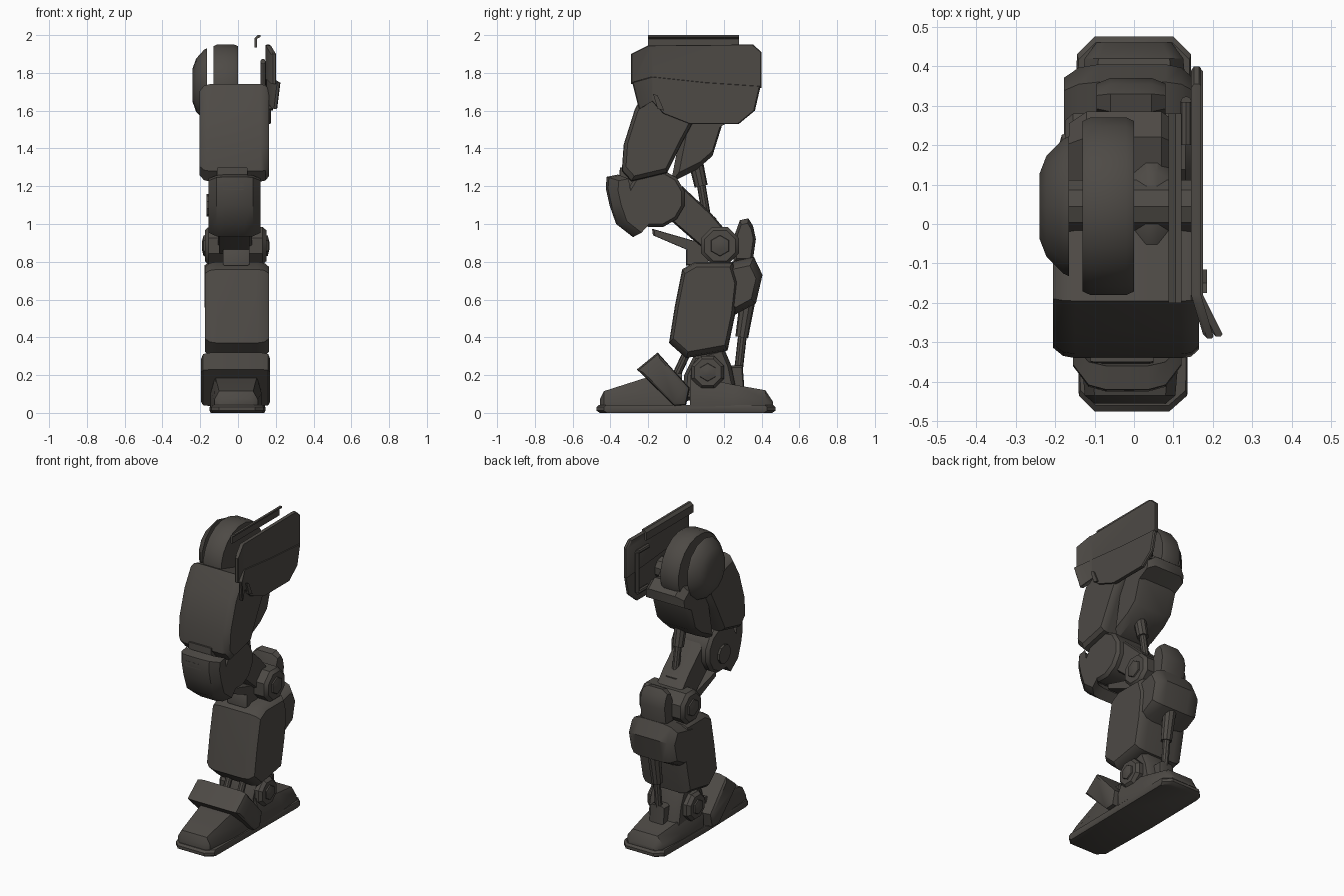
import bpy, bmesh, math
from mathutils import Vector, Matrix

if "Cube" in bpy.data.objects:
    bpy.data.objects.remove(bpy.data.objects["Cube"], do_unlink=True)

gunmetal = bpy.data.materials.new("dark_gunmetal")
gunmetal.use_nodes = True
COLOR = (0.075, 0.068, 0.06, 1)
gunmetal.diffuse_color = COLOR
gunmetal.node_tree.nodes["Principled BSDF"].inputs["Base Color"].default_value = COLOR
parts = []


def finish(name, bm):
    bmesh.ops.recalc_face_normals(bm, faces=bm.faces)
    mesh = bpy.data.meshes.new(name)
    bm.to_mesh(mesh)
    bm.free()
    mesh.materials.append(gunmetal)
    ob = bpy.data.objects.new(name, mesh)
    bpy.context.collection.objects.link(ob)
    parts.append(ob)
    return ob


def loft(name, rings, flare=0):
    """Skin a list of equal-length point rings and cap both ends."""
    bm = bmesh.new()
    loops = [[bm.verts.new(p) for p in ring] for ring in rings]
    n = len(loops[0])
    for a, b in zip(loops, loops[1:]):
        for i in range(n):
            j = (i + 1) % n
            bm.faces.new((a[i], a[j], b[j], b[i]))
    bm.faces.new(loops[0][::-1])
    bm.faces.new(loops[-1])
    if flare:  # bend the front edge outwards
        bmesh.ops.bisect_plane(bm, geom=bm.verts[:] + bm.edges[:] + bm.faces[:],
                               plane_co=(0, -0.18, 0), plane_no=(0, 1, 0))
        for v in bm.verts:
            v.co.x += flare * max(0, -0.18 - v.co.y)
    return finish(name, bm)


def prism(name, profile, sections, flare=0):
    """Sweep a (y, z) profile along x; sections are (x, scale, y shift)."""
    cy = sum(p[0] for p in profile) / len(profile)
    cz = sum(p[1] for p in profile) / len(profile)
    rings = []
    for x, s, *dy in sections:
        d = dy[0] if dy else 0
        rings.append([(x, cy + (y - cy) * s + d, cz + (z - cz) * s) for y, z in profile])
    return loft(name, rings, flare)


def soft(x0, x1, c=0.03, s=0.85):
    """Sections with chamfered ends."""
    return [(x0, s), (x0 + c, 1), (x1 - c, 1), (x1, s)]


def flat(x0, x1):
    return [(x0, 1), (x1, 1)]


def ngon(y, z, ry, rz, n):
    return [(y + ry * math.cos((i + .5) * math.tau / n),
             z + rz * math.sin((i + .5) * math.tau / n)) for i in range(n)]


def rod(name, a, b, r, r2=None, n=10):
    a, b = Vector(a), Vector(b)
    d = b - a
    m = Matrix.Translation((a + b) / 2) @ d.to_track_quat('Z', 'Y').to_matrix().to_4x4()
    bm = bmesh.new()
    bmesh.ops.create_cone(bm, cap_ends=True, segments=n, radius1=r,
                          radius2=r if r2 is None else r2, depth=d.length, matrix=m)
    return finish(name, bm)


def block(name, stations, x=-0.01):
    """Loft trapezoids along y: (y, bottom half width, top half width, z0, z1)."""
    return loft(name, [[(x - wb, y, z0), (x - wb, y, z0 + (z1 - z0) * .45),
                        (x - wt, y, z1), (x + wt, y, z1),
                        (x + wb, y, z0 + (z1 - z0) * .45), (x + wb, y, z0)]
                       for y, wb, wt, z0, z1 in stations])


# Foot: chamfered sole, toe cap, heel, instep guard
outline = [(-.1, -.475), (.09, -.475), (.135, -.435), (.14, 0), (.145, .43),
           (.1, .475), (-.1, .475), (-.145, .43), (-.15, 0), (-.14, -.435)]
loft("sole", [[(x * s, y * s, z) for x, y in outline]
              for z, s in ((0, .96), (.012, 1), (.03, 1), (.042, .97))])
block("toe_cap", [(-.455, .09, .075, .035, .075), (-.435, .115, .09, .035, .115),
                  (-.2, .135, .11, .035, .19), (-.02, .135, .11, .035, .21)])
block("heel", [(.02, .14, .11, .035, .2), (.25, .14, .11, .035, .15),
               (.42, .125, .09, .035, .12), (.46, .095, .07, .035, .06)], 0)
prism("instep_guard", [(-.26, .23), (-.15, .32), (.02, .13), (.0, .04), (-.06, .035)],
      [(-.195, .8), (-.185, .95), (-.14, 1), (.12, 1), (.16, .95), (.17, .8)])
prism("heel_post", [(.22, .12), (.23, .25), (.3, .25), (.31, .12)], soft(-.05, .05, .015))

# Ankle
prism("ankle_block", [(-.02, .06), (-.01, .2), (.04, .3), (.2, .345), (.24, .25), (.27, .1)],
      soft(-.12, .1))


def hub(name, y, z, r, x0, x1):
    """Octagonal joint with a faceted boss on each side."""
    prism(name, ngon(y, z, r, r, 8), soft(x0, x1, .02, .82))
    for side, x, d in (("right", x0, -1), ("left", x1, 1)):
        prism(name + "_boss_" + side, ngon(y, z, r * .55, r * .55, 6),
              [(x - d * .01, 1), (x + d * .008, .9), (x + d * .016, .35)])


hub("ankle_joint", .115, .215, .093, -.165, .145)
for x in (-.06, .04):
    rod("ankle_strut", (x, -.07, .16), (x, .01, .33), .022)
rod("heel_piston_sleeve", (0, .33, .62), (0, .295, .4), .042, .034)
rod("heel_piston_rod", (0, .3, .42), (0, .275, .2), .023)

# Shin and calf
prism("shin", [(-.02, .76), (.05, .8), (.25, .8), (.28, .7), (.26, .52), (.22, .33),
               (.0, .29), (-.09, .37), (-.06, .56)],
      [(-.175, .88), (-.15, .97), (-.11, 1), (.1, 1), (.14, .97), (.165, .88)])
prism("calf", [(.15, .78), (.36, .825), (.405, .73), (.37, .58), (.26, .52), (.15, .55)],
      [(-.178, .72), (-.14, .93), (-.09, 1), (.08, 1), (.12, .93), (.15, .72)])
prism("calf_knob", [(.25, .78), (.26, .95), (.285, 1.02), (.33, 1.03), (.355, .99),
                    (.37, .92), (.35, .78)], soft(-.095, .08, .035, .75))
prism("shin_latch", [(-.0, .78), (.0, .86), (.06, .94), (.12, .93), (.12, .78)],
      soft(-.08, .06, .01, .93))

# Lower leg joint and link up to the knee
hub("leg_joint", .18, .885, .108, -.175, .15)
prism("knee_link", [(-.14, 1.07), (-.02, 1.2), (.13, 1.06), (.25, .92), (.2, .83), (.09, .87)],
      soft(-.105, .075, .02, .9))
prism("link_bar", [(-.18, .975), (-.175, .94), (.06, .84), (.1, .86), (.08, .9)],
      soft(-.1, .06, .01, .93))
prism("link_socket", [(.06, .97), (.05, 1.05), (.1, 1.08), (.16, 1.03), (.17, .95)],
      soft(-.055, .045, .015))
rod("thigh_piston_sleeve", (0, .04, 1.38), (0, .08, 1.2), .04, .035)
rod("thigh_piston_rod", (0, .075, 1.24), (0, .115, 1.0), .023)

# Knee
prism("knee_drum", ngon(-.16, 1.135, .157, .155, 12), soft(-.155, .12, .02, .9))
prism("knee_boss", ngon(-.16, 1.1, .06, .06, 10), flat(-.168, -.14))
prism("knee_pad", [(-.42, 1.25), (-.36, 1.262), (-.335, 1.12), (-.235, .98), (-.28, .93),
                   (-.37, 1.0), (-.405, 1.1), (-.425, 1.19)],
      [(-.155, .86, .055), (-.115, .97, .01), (-.07, 1), (.035, 1), (.08, .97, .01),
       (.12, .86, .055)])
prism("knee_pad_slot", [(-.424, 1.18), (-.424, 1.215), (-.418, 1.215), (-.418, 1.18)],
      flat(-.08, .03))
prism("knee_pad_mount", [(-.355, 1.2), (-.35, 1.3), (-.28, 1.3), (-.28, 1.2)],
      soft(-.11, .05, .01, .95))

# Thigh
prism("thigh", [(-.195, 1.74), (-.27, 1.61), (-.33, 1.42), (-.34, 1.28), (-.29, 1.225),
                (-.1, 1.27), (-.01, 1.45), (.06, 1.58), (.08, 1.66)],
      [(-.205, .86), (-.18, .97), (-.15, 1), (.12, 1), (.145, .98), (.165, .88)])
prism("hamstring", [(-.08, 1.22), (.06, 1.29), (.14, 1.36), (.19, 1.52), (.28, 1.57),
                    (.285, 1.63), (.22, 1.68), (.0, 1.63)],
      [(-.165, .8), (-.12, 1), (.07, 1), (.11, .8)])

# Hip wheel and its outer cap
prism("hip_wheel", ngon(.045, 1.725, .228, .228, 20), [(-.13, .96), (-.11, 1), (-.02, 1), (0, .96)])
prism("hip_inner_block", ngon(.03, 1.58, .17, .14, 10), soft(-.02, .11, .05, .75))
prism("hip_cap", ngon(.045, 1.735, .182, .195, 14),
      [(-.24, .46), (-.222, .72), (-.18, .96), (-.165, 1)])
prism("hip_axle", ngon(.045, 1.66, .07, .07, 10), flat(-.2, .145))

# Side armour
prism("armour_upper", [(-.29, 1.9), (-.2, 1.945), (.355, 1.95), (.4, 1.91), (.4, 1.72),
                       (.1, 1.745), (-.18, 1.77), (-.29, 1.74)],
      [(.145, .97), (.152, 1), (.165, 1), (.17, .985)], .3)
prism("armour_lower", [(-.285, 1.75), (-.18, 1.78), (.1, 1.75), (.395, 1.73), (.365, 1.6),
                       (.28, 1.53), (.02, 1.53), (-.12, 1.585), (-.18, 1.65), (-.25, 1.61)],
      [(.15, .97), (.155, 1), (.168, 1), (.175, .98)], .5)
prism("armour_fin", [(-.175, 1.69), (-.15, 1.68), (-.115, 1.6), (-.15, 1.61)], flat(.165, .185))
loft("armour_top_strip", [[(.088, y, 1.935), (.088, y, 1.985), (.105, y, 2), (.12, y, 2),
                           (.12, y, 1.99), (.1, y, 1.98), (.1, y, 1.935)]
                          for y in (-.2, .28)])
rails = [(.2, 1.6), (.31, 1.6), (.31, 1.86), (.2, 1.86)]
for (y0, z0), (y1, z1) in zip(rails, rails[1:]):
    rod("armour_rail", (.132, y0, z0), (.132, y1, z1), .014, n=8)

# Smooth shading with crisp edges
bpy.ops.object.select_all(action='DESELECT')
for ob in parts:
    ob.select_set(True)
bpy.context.view_layer.objects.active = parts[0]
bpy.ops.object.shade_smooth_by_angle(angle=math.radians(35))
